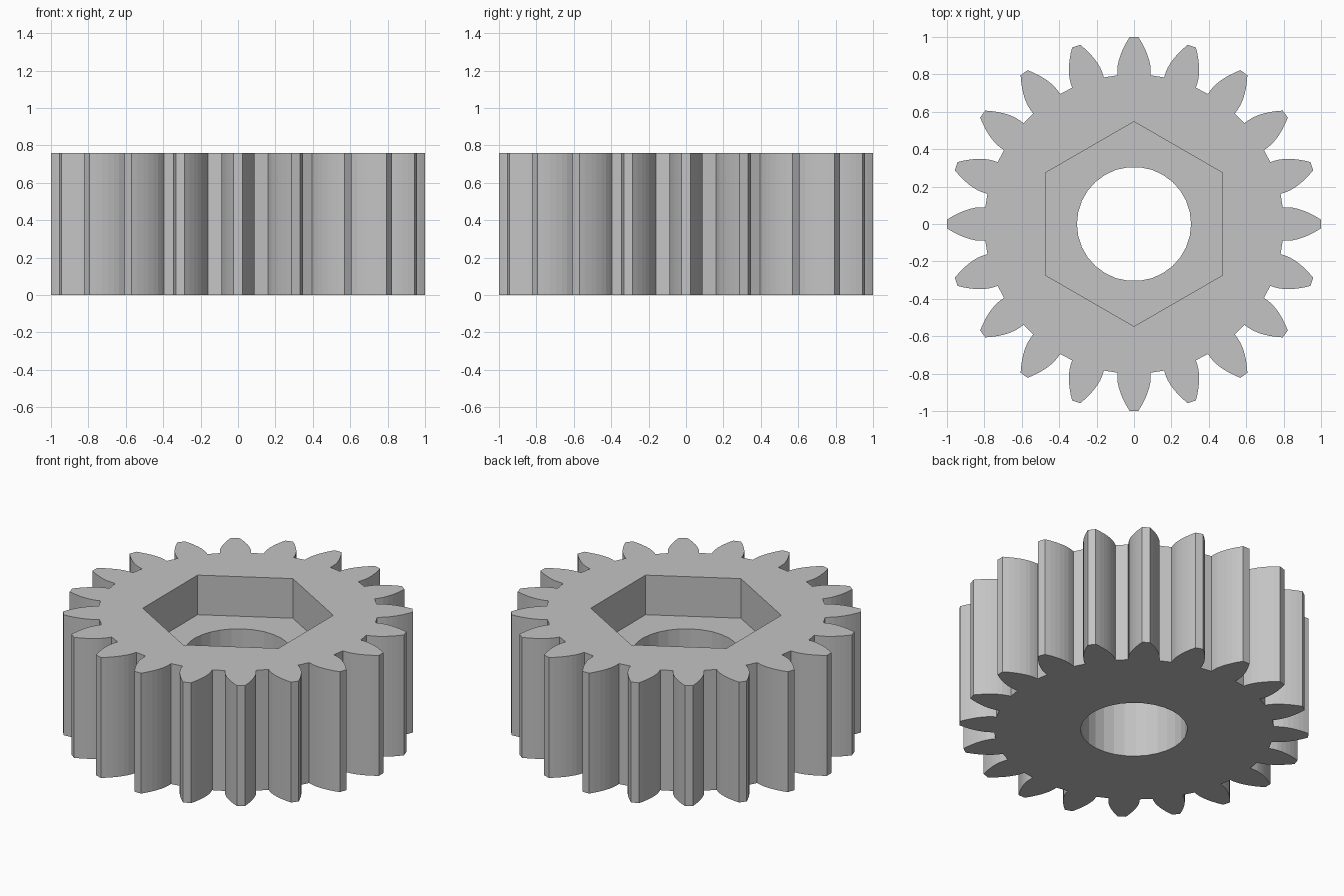
import bpy
import bmesh
from math import sin, cos, tan, acos, pi, radians

cube = bpy.data.objects.get("Cube")
if cube:
    bpy.data.objects.remove(cube, do_unlink=True)

TEETH = 20
HEIGHT, FLOOR = 0.76, 0.51
TIP_R, PITCH_R, ROOT_R = 1.0, 0.909, 0.80
PRESSURE = radians(25)
BASE_R = PITCH_R * cos(PRESSURE)
HEX_R, BORE_R, BORE_SIDES = 0.547, 0.305, 30
FLANK_STEPS = 6


def polar(r, a):
    return (r * cos(a), r * sin(a))


def involute(a):
    return tan(a) - a


def half_angle(r):
    """Half the angle a tooth covers at radius r."""
    return pi / (2 * TEETH) + involute(PRESSURE) - involute(acos(min(1, BASE_R / r)))


def gear_outline():
    # Flank from root to tip, mirrored and repeated for every tooth
    flank = [(ROOT_R, half_angle(BASE_R) + 0.003)]
    for i in range(FLANK_STEPS + 1):
        r = BASE_R + (TIP_R - BASE_R) * i / FLANK_STEPS
        flank.append((r, half_angle(r)))
    points = []
    for t in range(TEETH):
        mid = 2 * pi * t / TEETH
        points += [polar(r, mid - a) for r, a in flank]
        points += [polar(r, mid + a) for r, a in reversed(flank)]
    return points


def polygon(r, sides, turn=0):
    return [polar(r, turn + 2 * pi * i / sides) for i in range(sides)]


def wall(bm, outline, z0, z1):
    """Upright wall along a closed outline; returns its lower and upper edges."""
    low = [bm.verts.new((x, y, z0)) for x, y in outline]
    high = [bm.verts.new((x, y, z1)) for x, y in outline]
    n = len(outline)
    for i in range(n):
        j = (i + 1) % n
        bm.faces.new((low[i], low[j], high[j], high[i]))
    return [[bm.edges.get((ring[i], ring[(i + 1) % n])) for i in range(n)]
            for ring in (low, high)]


def cap(bm, outer, inner):
    """Flat face between an outer and an inner loop."""
    bmesh.ops.triangle_fill(bm, use_beauty=True, edges=outer + inner, normal=(0, 0, 1))


bm = bmesh.new()
# Toothed rim, hexagonal nut pocket and round bore
rim_low, rim_high = wall(bm, gear_outline(), 0, HEIGHT)
hex_low, hex_high = wall(bm, polygon(HEX_R, 6, pi / 2), FLOOR, HEIGHT)
bore_low, bore_high = wall(bm, polygon(BORE_R, BORE_SIDES), 0, FLOOR)
# Top, pocket floor and underside
cap(bm, rim_high, hex_high)
cap(bm, hex_low, bore_high)
cap(bm, rim_low, bore_low)
bmesh.ops.recalc_face_normals(bm, faces=bm.faces)

mesh = bpy.data.meshes.new("spur_gear")
bm.to_mesh(mesh)
bm.free()
gear = bpy.data.objects.new("spur_gear", mesh)
bpy.context.collection.objects.link(gear)

# Plain grey material
grey = bpy.data.materials.new("plain_grey")
grey.use_nodes = True
colour = (0.55, 0.55, 0.55, 1)
grey.diffuse_color = colour
grey.node_tree.nodes["Principled BSDF"].inputs["Base Color"].default_value = colour
mesh.materials.append(grey)
